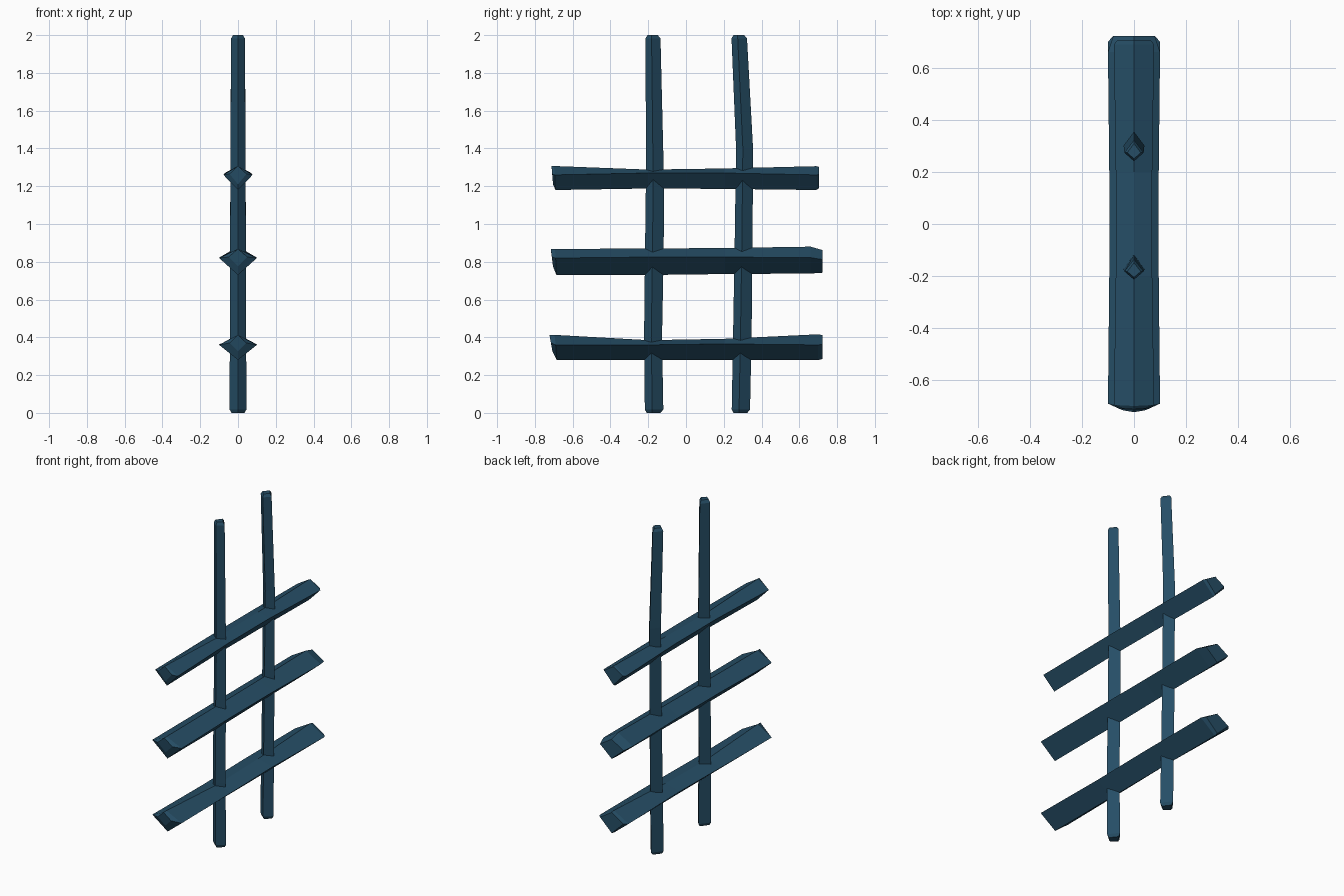
import bpy, bmesh

mat = bpy.data.materials.new("dark slate blue")
mat.diffuse_color = (0.019, 0.076, 0.133, 1)


def loft(name, rings):
    """Skin a list of four-sided rings and cap both ends."""
    bm = bmesh.new()
    loops = [[bm.verts.new(p) for p in r] for r in rings]
    for a, b in zip(loops, loops[1:]):
        for i in range(4):
            j = (i + 1) % 4
            bm.faces.new((a[i], a[j], b[j], b[i]))
    bm.faces.new(loops[0])
    bm.faces.new(loops[-1])
    bmesh.ops.recalc_face_normals(bm, faces=bm.faces)
    me = bpy.data.meshes.new(name)
    bm.to_mesh(me)
    bm.free()
    me.materials.append(mat)
    ob = bpy.data.objects.new(name, me)
    bpy.context.collection.objects.link(ob)


def post(name, stations):
    """Kite section in plan; station = z, front y, back y, half width."""
    def ring(z, f, b, w, s=1.0):
        c = f + 0.4 * (b - f)
        pts = [(0, f), (w, c), (0, b), (-w, c)]
        return [(x * s, c + (y - c) * s, z) for x, y in pts]
    first, last = stations[0], stations[-1]
    rings = [ring(*first, s=0.75)]                       # chamfered foot
    rings += [ring(first[0] + 0.018, *first[1:])]
    rings += [ring(*st) for st in stations[1:-1]]
    rings += [ring(last[0] - 0.018, *last[1:])]
    rings += [ring(*last, s=0.7)]                        # chamfered tip
    loft(name, rings)


def rail(name, stations):
    """Kite section; station = y, bottom z, side z, top z, half width."""
    loft(name, [[(0, y + dy, b), (w, y, m), (0, y - dy, t), (-w, y, m)]
                for y, b, m, t, w, dy in stations])


# Two upright posts
post("left_post", [(0.0, -0.218, -0.12, 0.045), (0.4, -0.222, -0.127, 0.043),
                   (0.85, -0.217, -0.118, 0.042), (1.25, -0.212, -0.117, 0.04),
                   (2.0, -0.214, -0.135, 0.037)])
post("right_post", [(0.0, 0.242, 0.339, 0.045), (0.4, 0.249, 0.347, 0.043),
                    (0.85, 0.257, 0.352, 0.042), (1.4, 0.265, 0.355, 0.04),
                    (2.0, 0.241, 0.323, 0.037)])

# Three crossing rails, each with chamfered ends
rail("bottom_rail", [(-0.715, 0.325, 0.37, 0.413, 0.045, 0.008),
                     (-0.69, 0.28, 0.36, 0.413, 0.1, 0.006),
                     (-0.2, 0.28, 0.36, 0.385, 0.095, 0),
                     (0.2, 0.28, 0.365, 0.392, 0.095, 0),
                     (0.7, 0.28, 0.36, 0.416, 0.1, 0),
                     (0.722, 0.285, 0.362, 0.412, 0.08, 0)])
rail("middle_rail", [(-0.71, 0.775, 0.825, 0.868, 0.05, 0.006),
                     (-0.69, 0.73, 0.82, 0.868, 0.1, 0.004),
                     (-0.2, 0.73, 0.825, 0.87, 0.095, 0),
                     (0.2, 0.735, 0.825, 0.873, 0.095, 0),
                     (0.66, 0.738, 0.822, 0.88, 0.1, 0),
                     (0.722, 0.742, 0.812, 0.862, 0.08, 0)])
rail("top_rail", [(-0.708, 1.21, 1.265, 1.307, 0.045, 0.004),
                  (-0.695, 1.18, 1.26, 1.307, 0.077, 0.004),
                  (-0.2, 1.188, 1.27, 1.288, 0.07, 0),
                  (0.2, 1.186, 1.27, 1.294, 0.07, 0),
                  (0.69, 1.18, 1.26, 1.306, 0.077, 0),
                  (0.705, 1.19, 1.262, 1.302, 0.065, 0)])
